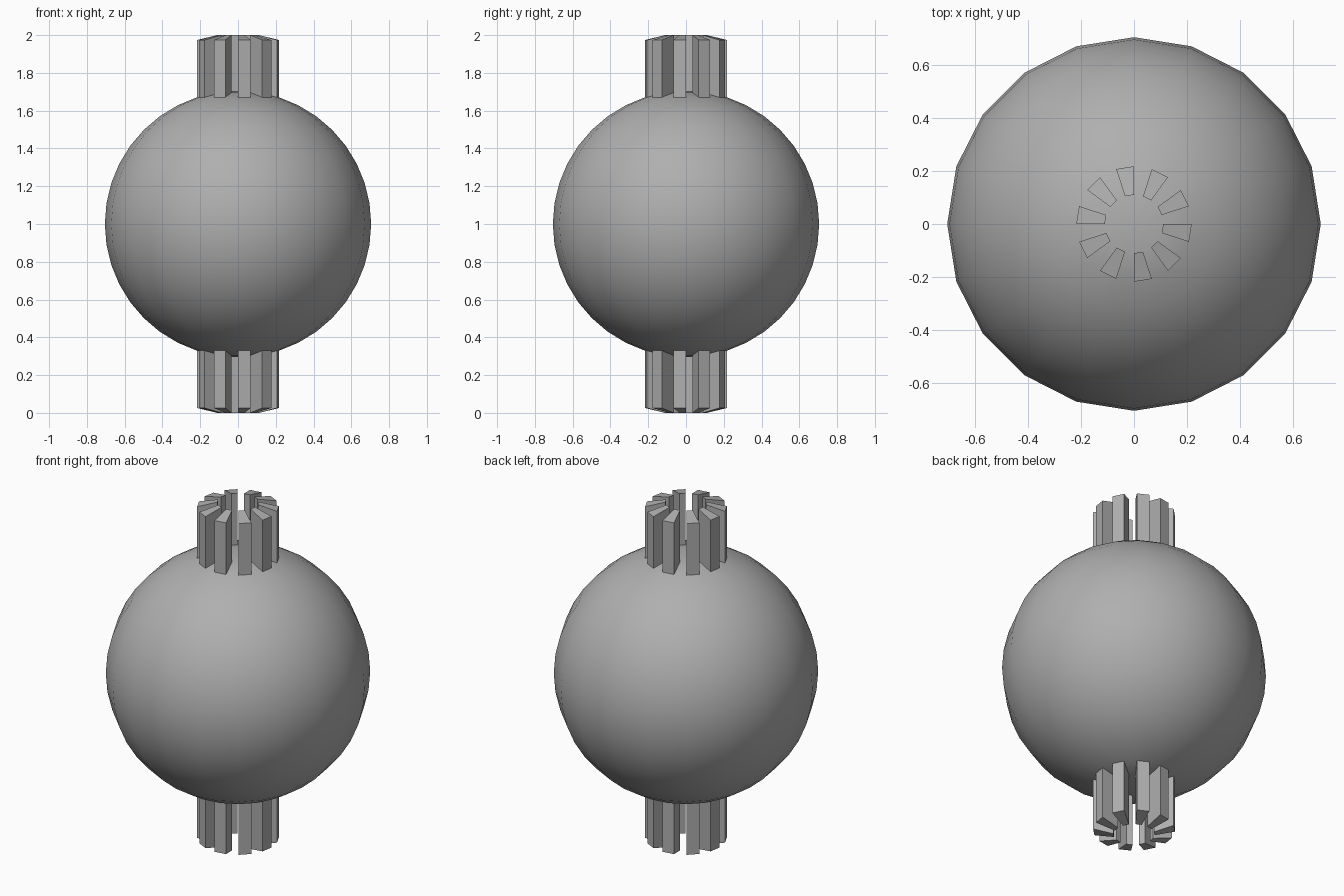
import bpy
import bmesh
import math
from mathutils import Vector

RADIUS = 0.705
CENTRE = Vector((0, 0, 1))
SEGMENTS = 20
RING = math.pi / 20
GREY = (0.43, 0.43, 0.43, 1)

old = bpy.data.objects.get("Cube")
if old:
    bpy.data.objects.remove(old, do_unlink=True)

# Single mid grey
grey = bpy.data.materials.new("mid_grey")
grey.use_nodes = True
grey.diffuse_color = GREY
grey.node_tree.nodes["Principled BSDF"].inputs["Base Color"].default_value = GREY

# Ball
bm = bmesh.new()
bmesh.ops.create_uvsphere(bm, u_segments=SEGMENTS, v_segments=20, radius=RADIUS)


def is_tooth(face):
    """Every other face in the second ring from either pole."""
    c = face.calc_center_median()
    polar = math.atan2(math.hypot(c.x, c.y), abs(c.z))
    sector = int((math.atan2(c.y, c.x) % math.tau) / (math.tau / SEGMENTS))
    return RING < polar < 2 * RING and sector % 2 == 1


# Crown of teeth at each pole, drawn straight out along the axis
height = 1 - RADIUS * math.cos(RING)
teeth = [f for f in bm.faces if is_tooth(f)]
tips = bmesh.ops.extrude_discrete_faces(bm, faces=teeth)["faces"]
for tip in tips:
    side = math.copysign(height, tip.calc_center_median().z)
    bmesh.ops.translate(bm, verts=tip.verts, vec=(0, 0, side))

bmesh.ops.translate(bm, verts=bm.verts, vec=CENTRE)
bmesh.ops.recalc_face_normals(bm, faces=bm.faces)
mesh = bpy.data.meshes.new("ball_with_toothed_ends")
bm.to_mesh(mesh)
bm.free()
mesh.materials.append(grey)
ball = bpy.data.objects.new("ball_with_toothed_ends", mesh)
bpy.context.collection.objects.link(ball)

# Smooth ball, crisp teeth
bpy.ops.object.select_all(action="DESELECT")
ball.select_set(True)
bpy.context.view_layer.objects.active = ball
bpy.ops.object.shade_smooth_by_angle(angle=math.radians(30))
